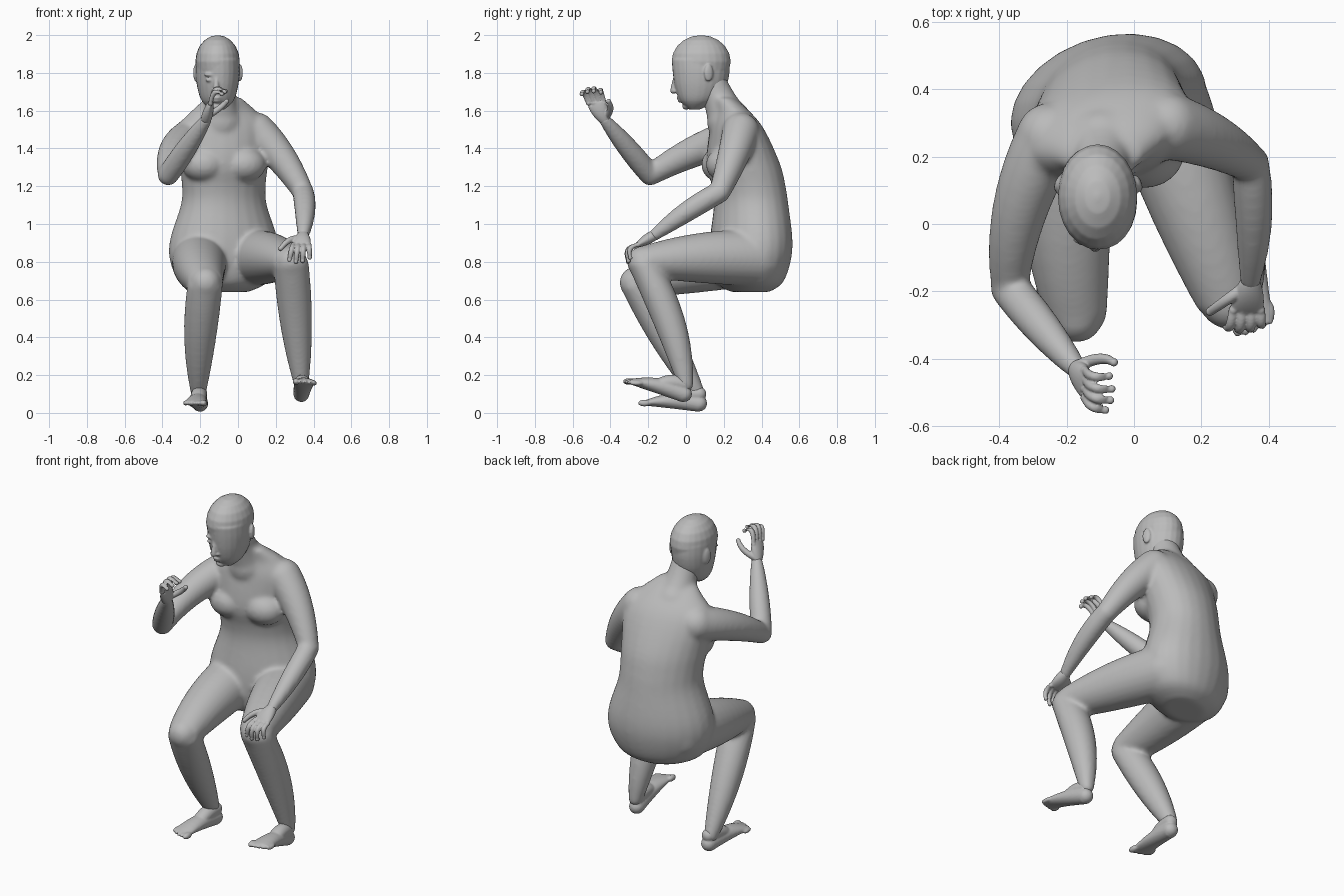
import bpy, bmesh, math
from mathutils import Vector, Matrix

cube = bpy.data.objects.get("Cube")
if cube:
    bpy.data.objects.remove(cube)

colour = (.5, .5, .5, 1)
grey = bpy.data.materials.new("plain grey")
grey.use_nodes = True
grey.diffuse_color = colour
grey.node_tree.nodes["Principled BSDF"].inputs["Base Color"].default_value = colour

SIDES = 24
STEPS = 10
RIGHTWARD = Vector((1, 0, 0))
UPWARD = Vector((0, 0, 1))


def skin_rings(bm, rings):
    """Join a row of vertex rings into a closed tube."""
    for low, high in zip(rings, rings[1:]):
        for k in range(SIDES):
            following = (k + 1) % SIDES
            bm.faces.new((low[k], low[following], high[following], high[k]))
    bm.faces.new(rings[0])
    bm.faces.new(rings[-1])


def ellipse(bm, centre, across, deep):
    """One ring of vertices spanned by two half axes."""
    angles = [math.tau * k / SIDES for k in range(SIDES)]
    return [bm.verts.new(centre + across * math.cos(a) + deep * math.sin(a)) for a in angles]


def blend(start, middle, end, t):
    """Smooth curve through three values."""
    return start * (1 - t) * (1 - 2 * t) + middle * 4 * t * (1 - t) + end * t * (2 * t - 1)


def ball(bm, centre, size, turn=0):
    place = Matrix.Translation(centre) @ Matrix.Rotation(turn, 4, "Z") @ Matrix.Diagonal((*size, 1))
    bmesh.ops.create_uvsphere(bm, u_segments=SIDES, v_segments=STEPS, radius=1, matrix=place)


def limb(bm, start, end, widths, depths=None, bow=(0, 0, 0), side=RIGHTWARD):
    """Bowed tube whose half width and half depth pass through three values."""
    depths = depths or widths
    start, end = Vector(start), Vector(end)
    middle = (start + end) / 2 + Vector(bow)
    axis = (end - start).normalized()
    across = (side - axis * side.dot(axis)).normalized()
    deep = axis.cross(across)
    rings = []
    for step in range(STEPS + 1):
        t = step / STEPS
        rings.append(ellipse(bm, blend(start, middle, end, t),
                             across * blend(*widths, t), deep * blend(*depths, t)))
    skin_rings(bm, rings)
    for centre, width, depth in ((start, widths[0], depths[0]), (end, widths[2], depths[2])):
        ball(bm, centre, [min(width, depth)] * 3)


def levels(bm, centre_x, slices, twist):
    """Stack level ellipses given as height, half width, front and back, with a spline between."""
    padded = [slices[0], *slices, slices[-1]]
    stack = []
    for before, low, high, after in zip(padded, padded[1:], padded[2:], padded[3:]):
        for step in range(4):
            t = step / 4
            stack.append([b + t * (c - a + t * (2 * a - 5 * b + 4 * c - d + t * (3 * (b - c) + d - a))) / 2
                          for a, b, c, d in zip(before, low, high, after)])
    stack.append(slices[-1])
    across = Vector((1, twist, 0))
    skin_rings(bm, [ellipse(bm, Vector((centre_x, (front + back) / 2, z)), across * width,
                            Vector((0, (back - front) / 2, 0))) for z, width, front, back in stack])


def fuse(name, bm, voxel, rounds):
    """Merge overlapping volumes into one soft skin."""
    bmesh.ops.recalc_face_normals(bm, faces=bm.faces)
    mesh = bpy.data.meshes.new(name)
    bm.to_mesh(mesh)
    bm.free()
    mesh.materials.append(grey)
    part = bpy.data.objects.new(name, mesh)
    bpy.context.collection.objects.link(part)
    skin = part.modifiers.new("skin", "REMESH")
    skin.mode = "VOXEL"
    skin.voxel_size = voxel
    skin.use_smooth_shade = True
    soften = part.modifiers.new("soften", "SMOOTH")
    soften.factor = .5
    soften.iterations = rounds


# Joints of the pose
right_hip, right_knee, right_ankle = (-.2, .33, .82), (-.172, -.27, .69), (-.21, .06, .1)
left_hip, left_knee, left_ankle = (.07, .37, .82), (.28, -.23, .8), (.335, 0, .15)
right_shoulder, right_elbow, right_wrist = (-.25, .26, 1.46), (-.37, -.19, 1.26), (-.17, -.43, 1.55)
left_shoulder, left_elbow, left_wrist = (.1, .29, 1.49), (.345, .18, 1.17), (.345, -.17, .94)

# Torso, breasts and neck
body = bmesh.new()
levels(body, -.075, [(.64, .13, .24, .44), (.69, .23, .16, .51), (.8, .285, .13, .55), (.92, .285, .13, .56),
                     (1.1, .228, .15, .54), (1.2, .222, .14, .525), (1.32, .235, .11, .495),
                     (1.5, .25, .13, .41), (1.6, .17, .15, .33), (1.67, .09, .13, .25)], .15)
for breast_x, breast_y in ((-.18, .185), (.03, .21)):
    ball(body, (breast_x, breast_y, 1.315), (.12, .105, .095))
limb(body, (-.09, .23, 1.54), (-.1, .14, 1.74), (.12, .09, .08))

# Legs
thigh_width, thigh_depth = (.15, .135, .093), (.15, .132, .083)
shin_width, shin_depth = (.093, .085, .04), (.08, .083, .042)
limb(body, right_hip, right_knee, thigh_width, thigh_depth, bow=(-.015, 0, .01))
limb(body, left_hip, left_knee, thigh_width, thigh_depth, bow=(0, 0, .01))
limb(body, right_knee, right_ankle, shin_width, shin_depth, bow=(-.01, 0, 0))
limb(body, left_knee, left_ankle, shin_width, shin_depth, bow=(0, .03, 0))

# Arms
upper_arm, forearm = (.1, .082, .057), (.057, .055, .032)
limb(body, right_shoulder, right_elbow, upper_arm, bow=(-.03, 0, .02))
limb(body, left_shoulder, left_elbow, upper_arm, bow=(.01, .01, .015))
limb(body, right_elbow, right_wrist, forearm)
limb(body, left_elbow, left_wrist, forearm, bow=(.01, 0, .01))
fuse("body", body, .011, 12)

# Head: skull, jaw, nose, lips, chin, eyes, brows and ears
head = bmesh.new()
face_x = -.115
ball(head, (-.108, .08, 1.86), (.118, .157, .14))
levels(head, -.108, [(1.605, .035, .02, .07), (1.65, .083, -.03, .16), (1.72, .107, -.057, .21),
                     (1.8, .117, -.07, .23), (1.87, .115, -.075, .23)], -.1)
limb(head, (face_x, -.06, 1.77), (face_x, -.067, 1.705), (.009, .014, .017))
for wing in (-1, 1):
    ball(head, (face_x + wing * .016, -.056, 1.702), (.012, .014, .01))
    ball(head, (face_x + wing * .04, -.046, 1.762), (.018, .014, .009), wing * .3)
    ball(head, (face_x + wing * .04, -.05, 1.79), (.028, .014, .009), wing * .3)
    ball(head, (-.106 + wing * .117, .12, 1.8), (.012, .026, .046), wing * .35)
for lip_y, lip_z in ((-.037, 1.668), (-.03, 1.652)):
    ball(head, (face_x, lip_y, lip_z), (.026, .014, .009))
ball(head, (face_x, 0, 1.622), (.03, .02, .017))
fuse("head", head, .006, 4)


def make_hand(name, wrist, knuckles, spread, reach, curl, thumb_root, thumb_tip, thumb_bow):
    """Flat palm with four bowed fingers fanned along spread, and a thumb."""
    wrist, knuckles, spread = Vector(wrist), Vector(knuckles), Vector(spread)
    bm = bmesh.new()
    limb(bm, wrist, knuckles, (.03, .045, .048), (.027, .027, .014), side=spread)
    for finger in range(4):
        root = knuckles + spread * (finger - 1.5)
        length = (.95, 1.05, 1, .8)[finger]
        fan = spread * (finger - 1.5) * .3
        limb(bm, root, root + Vector(reach) * length + fan, (.014, .0135, .012),
             bow=Vector(curl) * length, side=spread)
    limb(bm, thumb_root, thumb_tip, (.018, .016, .013), bow=thumb_bow, side=spread)
    fuse(name, bm, .004, 2)


# Hands
make_hand("raised_hand", right_wrist, (-.145, -.475, 1.64), (0, -.027, 0), (.075, -.03, .06), (-.01, -.01, .04),
          (-.165, -.42, 1.57), (-.06, -.41, 1.65), (.01, .015, 0))
make_hand("resting_hand", left_wrist, (.335, -.255, .89), (.027, 0, 0), (-.01, -.05, -.085), (0, -.025, .015),
          (.325, -.19, .92), (.225, -.26, .87), (0, 0, .02))


def make_foot(name, heel, toe, inward):
    """Wedge from heel to ball of the foot, with a raised instep and five toes."""
    heel, toe = Vector(heel), Vector(toe)
    bm = bmesh.new()
    limb(bm, heel, toe, (.042, .05, .058), (.045, .04, .013), bow=UPWARD * .012)
    limb(bm, heel + UPWARD * .05, heel.lerp(toe, .6), (.038, .042, .035), (.04, .04, .02), bow=UPWARD * .015)
    for digit in range(5):
        spot = heel.lerp(toe, 1 - digit * digit * .008) + RIGHTWARD * inward * (.048 - digit * .025)
        size = .013 if digit else .018
        ball(bm, spot, (size, .035, size))
    fuse(name, bm, .006, 4)


# Feet
make_foot("right_foot", (-.2, .07, .05), (-.23, -.22, .052), 1)
make_foot("left_foot", (.335, -.01, .1), (.355, -.3, .166), -1)
